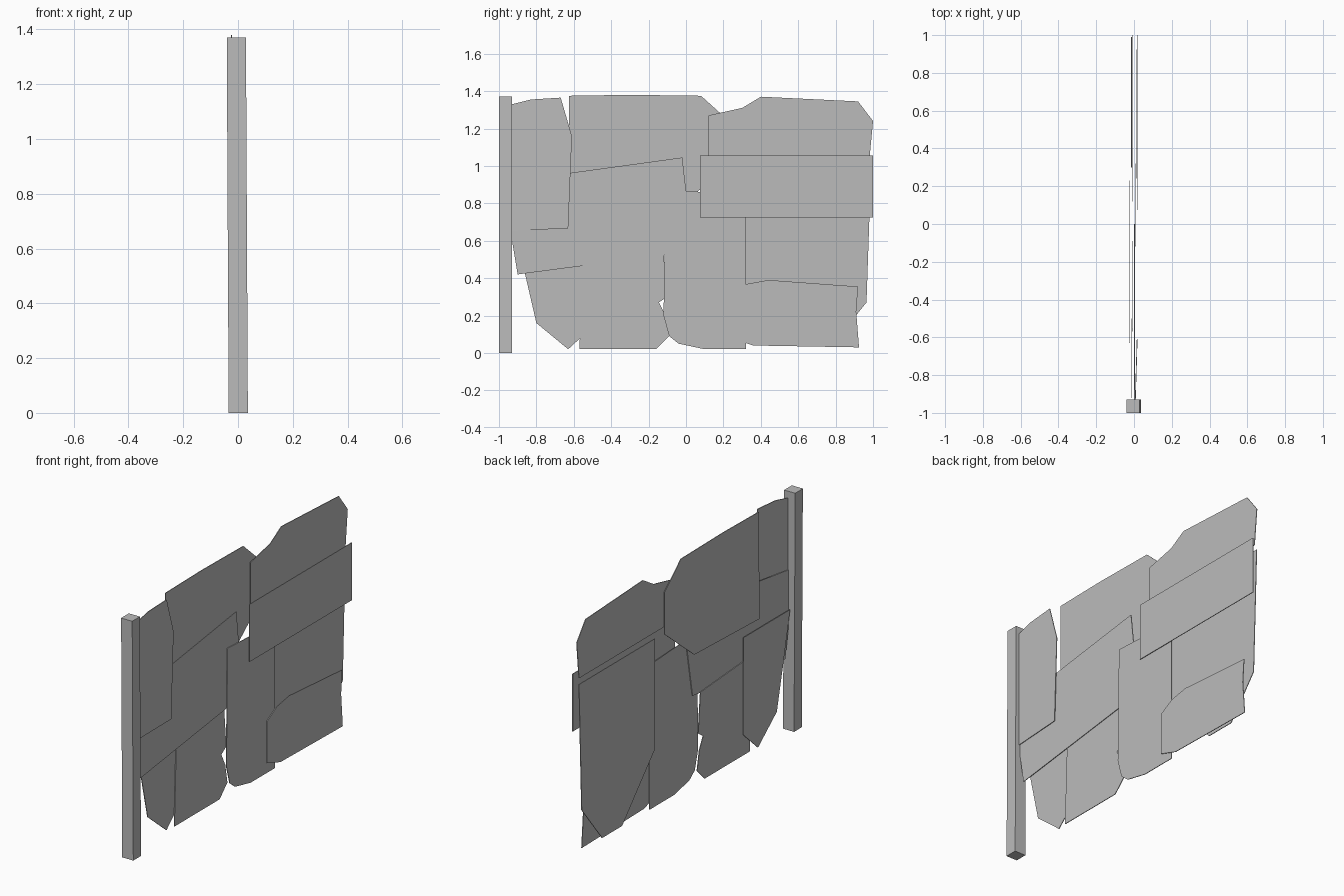
import bpy
import bmesh
from mathutils import Vector

default_cube = bpy.data.objects.get("Cube")
if default_cube:
    bpy.data.objects.remove(default_cube, do_unlink=True)

THICKNESS = 0.004

# One plain grey for everything
grey = bpy.data.materials.new("weathered grey")
grey.use_nodes = True
colour = (0.5, 0.5, 0.5, 1.0)
grey.diffuse_color = colour
grey.node_tree.nodes["Principled BSDF"].inputs["Base Color"].default_value = colour


def finish(name, bm):
    """Turn a bmesh into a named, coloured object."""
    bmesh.ops.recalc_face_normals(bm, faces=bm.faces)
    mesh = bpy.data.meshes.new(name)
    bm.to_mesh(mesh)
    bm.free()
    mesh.materials.append(grey)
    obj = bpy.data.objects.new(name, mesh)
    bpy.context.scene.collection.objects.link(obj)
    return obj


def sheet(name, layer, outline, lean=0.0):
    """Thin upright sheet from a (y, z) outline; lean shifts x along y."""
    bm = bmesh.new()
    middle = sum(y for y, z in outline) / len(outline)
    verts = [bm.verts.new((layer + lean * (y - middle) - THICKNESS / 2, y, z))
             for y, z in outline]
    face = bm.faces.new(verts)
    result = bmesh.ops.extrude_face_region(bm, geom=[face])
    moved = [g for g in result["geom"] if isinstance(g, bmesh.types.BMVert)]
    bmesh.ops.translate(bm, verts=moved, vec=Vector((THICKNESS, 0, 0)))
    return finish(name, bm)


# Square post, leaning slightly to one side at the top
bm = bmesh.new()
bmesh.ops.create_cube(bm, size=1)
for v in bm.verts:
    shift = -0.006 if v.co.z > 0 else 0.001
    v.co = Vector((v.co.x * 0.07 + shift, v.co.y * 0.07 - 0.965, (v.co.z + 0.5) * 1.37))
finish("post", bm)

# Upper sheets
sheet("upper_front_sheet", 0.012,
      [(-0.93, 1.33), (-0.83, 1.355), (-0.67, 1.365), (-0.61, 1.16),
       (-0.63, 0.665), (-0.93, 0.655)], lean=0.03)
sheet("upper_middle_sheet", -0.023,
      [(-0.625, 1.375), (-0.3, 1.38), (0.08, 1.375), (0.23, 1.24),
       (0.23, 1.0), (-0.04, 0.78), (-0.63, 0.76)])
sheet("upper_back_sheet", -0.006,
      [(0.12, 1.27), (0.3, 1.31), (0.4, 1.37), (0.92, 1.345),
       (1, 1.24), (0.98, 1.03), (0.12, 1.03)])

# Middle sheets
sheet("middle_front_sheet", 0.002,
      [(-0.93, 0.92), (-0.02, 1.045), (0, 0.87), (-0.06, 0.53),
       (-0.9, 0.42), (-0.93, 0.6)])
sheet("middle_back_board", 0.02,
      [(0.075, 1.055), (1, 1.055), (1, 0.725), (0.075, 0.725)])

# Lower sheets
sheet("lower_front_sheet", -0.014,
      [(-0.92, 0.7), (-0.86, 0.42), (-0.8, 0.16), (-0.63, 0.02),
       (-0.5, 0.14), (-0.5, 0.7)])
sheet("lower_patch", -0.006,
      [(-0.55, 0.56), (-0.12, 0.53), (-0.1, 0.3), (-0.145, 0.27),
       (-0.11, 0.2), (-0.09, 0.09), (-0.16, 0.02), (-0.57, 0.02)])
sheet("lower_middle_sheet", 0.009,
      [(-0.11, 0.87), (0.32, 0.85), (0.32, 0.02), (0.1, 0.02),
       (-0.04, 0.05), (-0.09, 0.09), (-0.12, 0.2)])
sheet("lower_back_sheet", -0.013,
      [(0.3, 1), (0.99, 1), (0.965, 0.27), (0.78, 0.04),
       (0.6, 0.04), (0.3, 0.37)])
sheet("lower_back_patch", 0.015,
      [(0.24, 0.32), (0.33, 0.37), (0.44, 0.39), (0.92, 0.355),
       (0.91, 0.22), (0.925, 0.03), (0.36, 0.04), (0.24, 0.08)])
